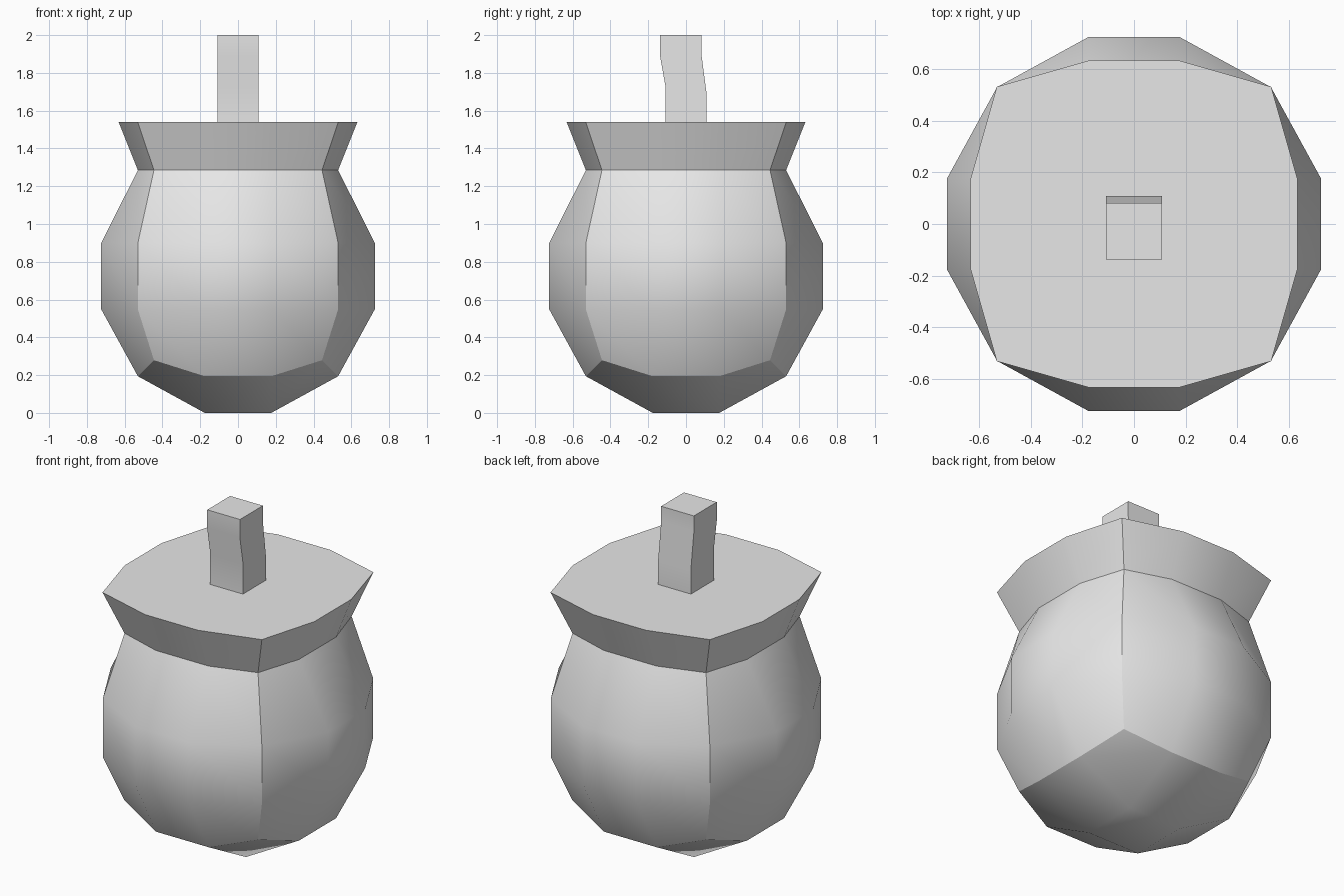
import bpy
import bmesh
from math import radians

cube = bpy.data.objects.get("Cube")
if cube:
    bpy.data.objects.remove(cube, do_unlink=True)

grey = bpy.data.materials.new("plain grey")
grey.use_nodes = True
GREY = (0.8, 0.8, 0.8, 1)
grey.diffuse_color = GREY
grey.node_tree.nodes["Principled BSDF"].inputs["Base Color"].default_value = GREY


def finish(bm, name):
    """Turn a bmesh into a smooth object whose steep edges stay sharp."""
    bmesh.ops.recalc_face_normals(bm, faces=bm.faces)
    mesh = bpy.data.meshes.new(name)
    bm.to_mesh(mesh)
    bm.free()
    mesh.materials.append(grey)
    obj = bpy.data.objects.new(name, mesh)
    bpy.context.collection.objects.link(obj)
    bpy.ops.object.select_all(action='DESELECT')
    obj.select_set(True)
    bpy.context.view_layer.objects.active = obj
    bpy.ops.object.shade_smooth_by_angle(angle=radians(30))


# Pot: a cube with a three by three grid per side, rounded to a ball
CENTRE, INNER = 0.724, 0.176
REACH = {1: 0.724, 2: 0.53, 3: 0.445}   # by side, edge and corner point
NECK_Z, RIM_Z = 1.285, 1.54

bm = bmesh.new()
bmesh.ops.create_cube(bm, size=2)
bmesh.ops.subdivide_edges(bm, edges=bm.edges[:], cuts=2, use_grid_fill=True)

# Open the top
lid = [f for f in bm.faces if f.calc_center_median().z > 0.99]
bmesh.ops.delete(bm, geom=lid, context='FACES')

for v in bm.verts:
    top = v.co.z > 0.99
    outer = [abs(c) > 0.9 for c in v.co]
    reach = REACH[sum(outer)]
    for i in range(3):
        v.co[i] = (reach if outer[i] else INNER) * (1 if v.co[i] > 0 else -1)
    v.co.z = NECK_Z if top else v.co.z + CENTRE

# Flared collar with a flat top
neck = [e for e in bm.edges if e.is_boundary]
result = bmesh.ops.extrude_edge_only(bm, edges=neck)["geom"]
for v in (g for g in result if isinstance(g, bmesh.types.BMVert)):
    v.co.z = RIM_Z
    for i in range(2):
        if abs(v.co[i]) > 0.3:
            v.co[i] *= 1.193
rim = [g for g in result if isinstance(g, bmesh.types.BMEdge)
       and all(v.co.z > RIM_Z - 0.01 for v in g.verts)]
bmesh.ops.contextual_create(bm, geom=rim)
finish(bm, "pot_body")

# Stem: square rings with a slight bend; each is height, shift and tilt
HALF = 0.109
bm = bmesh.new()
rings = []
for z, shift, tilt in [(RIM_Z, 0, 0), (1.71, 0, -0.02),
                       (1.895, -0.028, 0.008), (2, -0.028, 0)]:
    rings.append([bm.verts.new((sx * HALF, sy * HALF + shift, z + sy * tilt))
                  for sx, sy in [(-1, -1), (1, -1), (1, 1), (-1, 1)]])
for low, high in zip(rings, rings[1:]):
    for i in range(4):
        j = (i + 1) % 4
        bm.faces.new((low[i], low[j], high[j], high[i]))
bm.faces.new(rings[0][::-1])
bm.faces.new(rings[-1])
finish(bm, "stem")
